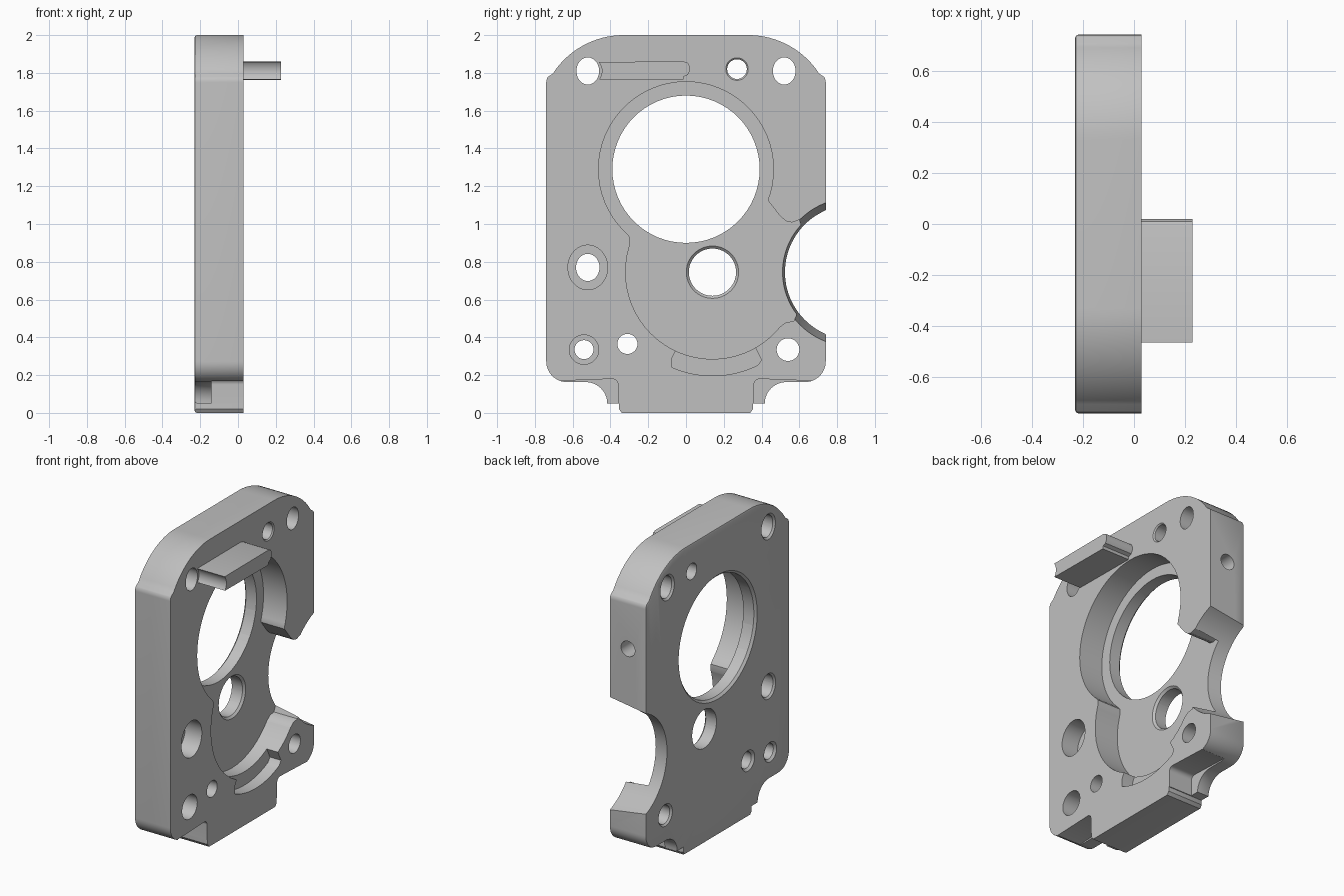
import bpy, bmesh
from math import radians, cos, sin
from mathutils import Matrix, Vector

if "Cube" in bpy.data.objects:
    bpy.data.objects.remove(bpy.data.objects["Cube"])

BACK, FLOOR, FRONT = -0.23, -0.14, 0.03

metal = bpy.data.materials.new("grey metal")
metal.use_nodes = True
metal.diffuse_color = (0.53, 0.53, 0.53, 1)
metal.node_tree.nodes["Principled BSDF"].inputs["Base Color"].default_value = (0.53, 0.53, 0.53, 1)


def arc(y, z, r, start, end, n=12, rz=None):
    steps = [radians(start + (end - start) * i / n) for i in range(n + 1)]
    return [(y + r * cos(a), z + (rz or r) * sin(a)) for a in steps]


def ring(y, z, r, rz=None, n=64):
    return arc(y, z, r, 0, 360, n, rz)[:-1]


def loft(name, back, front, x0, x1, bevel=0):
    """Solid between two matching yz profiles."""
    bm = bmesh.new()
    a = [bm.verts.new((x0, y, z)) for y, z in back]
    b = [bm.verts.new((x1, y, z)) for y, z in front]
    cap = bm.faces.new(a)
    bm.faces.new(b[::-1])
    for i in range(len(a)):
        j = (i + 1) % len(a)
        bm.faces.new((a[i], b[i], b[j], a[j]))
    bmesh.ops.recalc_face_normals(bm, faces=bm.faces)
    if bevel:
        bmesh.ops.bevel(bm, geom=list(cap.edges), offset=bevel, segments=2,
                        profile=0.5, affect='EDGES', clamp_overlap=False)
    mesh = bpy.data.meshes.new(name)
    bm.to_mesh(mesh)
    bm.free()
    mesh.materials.append(metal)
    obj = bpy.data.objects.new(name, mesh)
    bpy.context.collection.objects.link(obj)
    return obj


def prism(name, pts, x0, x1, bevel=0):
    return loft(name, pts, pts, x0, x1, bevel)


def cut(target, cutter):
    mod = target.modifiers.new("cut", 'BOOLEAN')
    mod.operation, mod.solver, mod.object = 'DIFFERENCE', 'EXACT', cutter
    bpy.context.view_layer.update()
    graph = bpy.context.evaluated_depsgraph_get()
    mesh = bpy.data.meshes.new_from_object(target.evaluated_get(graph))
    target.modifiers.clear()
    target.data = mesh
    bpy.data.objects.remove(cutter)


def bore(y, z, r, rz=None, x0=-0.4, x1=0.2):
    cut(plate, prism("bore", ring(y, z, r, rz), x0, x1))


def countersink(y, z, r, grow, face, rz=None):
    """Conical opening that widens towards one face of the plate."""
    s = -1 if face == BACK else 1
    rz = rz or r
    narrow = ring(y, z, r - 0.001, rz - 0.001)
    wide = ring(y, z, r + 2 * grow, rz + 2 * grow)
    cut(plate, loft("countersink", narrow, wide, face - s * grow, face + s * grow))


# Plate outline: right half, then its mirror
half = [(0.34, 0), (0.355, 0.02), (0.355, 0.05)]
half += arc(0.53, 0.05, 0.113, 180, 90, 10)
half += arc(0.63, 0.273, 0.11, -90, 0)
half += arc(0.69, 1.75, 0.05, 0, 35, 5)
half += arc(0.33, 1.553, 0.447, 33, 90, 16)
outline = half + [(-y, z) for y, z in reversed(half)]
plate = prism("plate", outline, BACK, FRONT, bevel=0.012)

# Front relief beside the foot
for s in (1, -1):
    relief = [(0.36, -0.1), (0.36, 0.15)] + arc(0.39, 0.15, 0.03, 170, 90, 6)
    relief += [(0.66, 0.17), (0.7, 0.15), (0.9, 0.1), (0.9, -0.1)]
    cut(plate, prism("relief", [(s * y, z) for y, z in relief], FLOOR, 0.2))

# Front pocket: two round recesses and the passage to the side notch
bore(0, 1.29, 0.463, x0=FLOOR)
bore(0.14, 0.745, 0.46, x0=FLOOR)
passage = [(0.1, 1.25), (0.44, 1.19), (0.437, 1.12), (0.5, 1.04), (0.53, 1.015),
           (0.56, 1.008), (0.6, 1.022), (0.68, 0.745), (0.57, 0.485), (0.53, 0.48),
           (0.49, 0.45), (0.43, 0.39), (0.1, 0.5)]
cut(plate, prism("passage", passage, FLOOR, 0.2))
fillet = [(-0.32, 0.96), (-0.297, 0.93), (-0.296, 0.88), (-0.1, 0.9), (-0.1, 1.0)]
cut(plate, prism("fillet", fillet, FLOOR, 0.2))

# Shallow curved ledge under the lower recess
ledge = arc(0.14, 0.745, 0.548, 247, 296, 16) + [(0.4, 0.28), (0.365, 0.35)]
ledge += [(0.14, 0.5), (-0.05, 0.34), (-0.075, 0.29)]
cut(plate, prism("ledge", ledge, -0.05, 0.2))

# Tapered side notch
cut(plate, loft("notch", ring(0.88, 0.745, 0.349, n=96), ring(0.88, 0.745, 0.4, n=96),
                BACK - 0.05, FRONT + 0.05))

# Main bore and shaft bore
bore(0, 1.29, 0.39)
countersink(0, 1.29, 0.39, 0.015, BACK)
bore(0.14, 0.745, 0.125)
countersink(0.14, 0.745, 0.125, 0.014, FLOOR)

# Mounting holes
for y in (-0.52, 0.52):
    bore(y, 1.81, 0.06, 0.072)
    countersink(y, 1.81, 0.06, 0.012, BACK, 0.072)
bore(-0.52, 0.77, 0.062, 0.072)
bore(-0.52, 0.77, 0.105, 0.118, x0=-0.09)
countersink(-0.52, 0.77, 0.062, 0.012, BACK, 0.072)
bore(0.54, 0.335, 0.06)
countersink(0.54, 0.335, 0.06, 0.012, BACK)
bore(-0.54, 0.335, 0.05)
bore(-0.54, 0.335, 0.078, x0=-0.1)
countersink(-0.54, 0.335, 0.05, 0.015, BACK)
bore(-0.31, 0.365, 0.053)
countersink(-0.31, 0.365, 0.053, 0.015, BACK)
bore(0.27, 1.82, 0.052)
countersink(0.27, 1.82, 0.052, 0.008, FRONT)

# Screw hole in the side edge
side = prism("side_hole", ring(0, 0, 0.05), 0, 0.3)
side.data.transform(Matrix.Translation(Vector((-0.1, 0.56, 1.46)))
                    @ Matrix.Rotation(radians(90), 4, 'Z'))
cut(plate, side)

# Projecting tab, hollowed at one end around the corner hole
tab_profile = arc(-0.52, 1.81, 0.075, -36, 40, 10)
tab_profile += [(-0.01, 1.86), (0.01, 1.853), (0.02, 1.835), (0.02, 1.81),
                (0.01, 1.79), (-0.012, 1.78), (-0.015, 1.762)]
tab = prism("tab", tab_profile, FRONT - 0.01, 0.228)

for obj in (plate, tab):
    bpy.ops.object.select_all(action='DESELECT')
    obj.select_set(True)
    bpy.context.view_layer.objects.active = obj
    bpy.ops.object.shade_smooth_by_angle(angle=radians(30))
